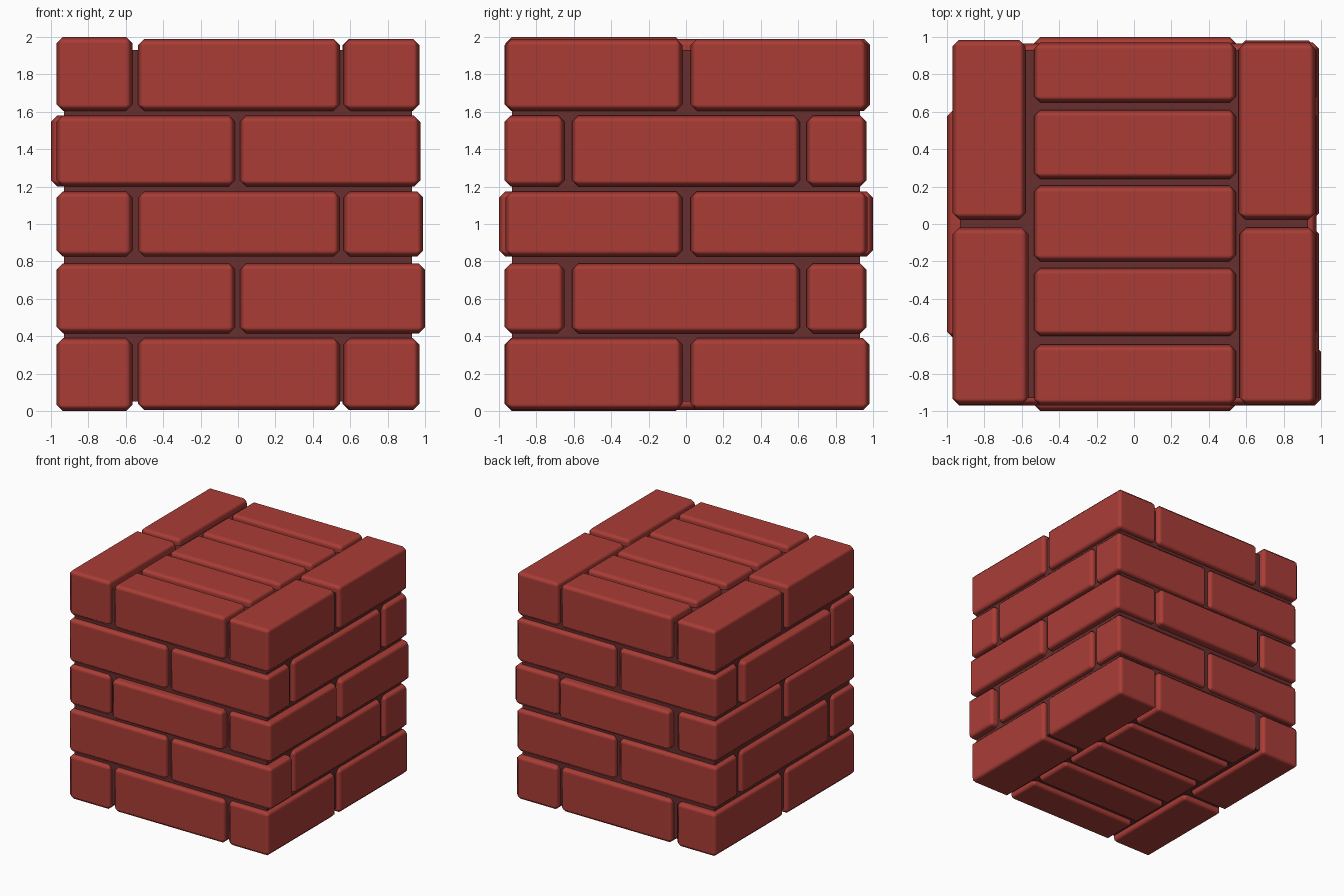
import bpy

if "Cube" in bpy.data.objects:
    bpy.data.objects.remove(bpy.data.objects["Cube"])


def material(name, col):
    m = bpy.data.materials.new(name)
    m.diffuse_color = (*col, 1)
    m.use_nodes = True
    m.node_tree.nodes["Principled BSDF"].inputs["Base Color"].default_value = m.diffuse_color
    return m


BRICK = material("brick red", (0.40, 0.046, 0.037))
MORTAR = material("dark mortar", (0.135, 0.028, 0.028))


def box(name, xs, ys, zs, mat, bevel=0.0):
    """Box given by its min/max on each axis, with an optional chamfer."""
    r = (xs, ys, zs)
    v = [(r[0][i], r[1][j], r[2][k]) for i in (0, 1) for j in (0, 1) for k in (0, 1)]
    f = [(0, 1, 3, 2), (4, 6, 7, 5), (0, 4, 5, 1), (2, 3, 7, 6), (0, 2, 6, 4), (1, 5, 7, 3)]
    me = bpy.data.meshes.new(name)
    me.from_pydata(v, [], f)
    me.materials.append(mat)
    ob = bpy.data.objects.new(name, me)
    bpy.context.collection.objects.link(ob)
    if bevel:
        me.shade_smooth()
        b = ob.modifiers.new("chamfer", "BEVEL")
        b.width = bevel
        b.segments = 1
        b.harden_normals = True
    return ob


def brick(name, xs, ys, zs):
    box(name, xs, ys, zs, BRICK, 0.034)


# mortar core
box("mortar_core", (-0.93, 0.93), (-0.93, 0.93), (0.05, 1.93), MORTAR)

rows = [(0.005, 0.39), (0.415, 0.79), (0.825, 1.175), (1.20, 1.58), (1.605, 1.99)]

# courses 0, 2, 4: side bricks run along y, cross bricks fill the middle
cross = [(-0.97, -0.645), (-0.60, -0.235), (-0.20, 0.205), (0.24, 0.61), (0.65, 0.97)]
for r in (0, 2, 4):
    z = rows[r]
    right = 0.99 if r == 2 else 0.97
    back = 0.98 if r == 0 else 0.97
    top = 2.0 if r == 4 else z[1]
    low = 0.0 if r == 0 else z[0]
    brick("left_front_brick", (-0.97, -0.565), (-0.965, -0.02), (low, top))
    brick("left_back_brick", (-0.97, -0.58), (0.025, 0.985 if r == 4 else back), z)
    brick("right_front_brick", (0.565, right), (-0.965, -0.02), z)
    brick("right_back_brick", (0.56, right), (0.025, back), z)
    for i, (a, b) in enumerate(cross):
        if r == 2:
            if i not in (0, 4):
                continue
            a, b = max(a, -1) - 0.03 * (i == 0), b + 0.03 * (i == 4)
        brick("cross_brick", (-0.535, 0.545), (a, b), z)

# courses 1, 3: corner bricks run along x, one long brick on each side
for r in (1, 3):
    z = rows[r]
    for ys in ((-0.97, -0.65), (0.645, 0.965)):
        far = 1.0 if r == 1 and ys[0] < 0 else 0.975
        brick("corner_brick_left", (-0.97, -0.015), ys, z)
        brick("corner_brick_right", (0.01, far), ys, z)
    brick("side_brick_left", (-1.0 if r == 3 else -0.97, -0.60), (-0.61, 0.61), z)
    brick("side_brick_right", (0.60, 0.975), (-0.61, 0.61), z)
